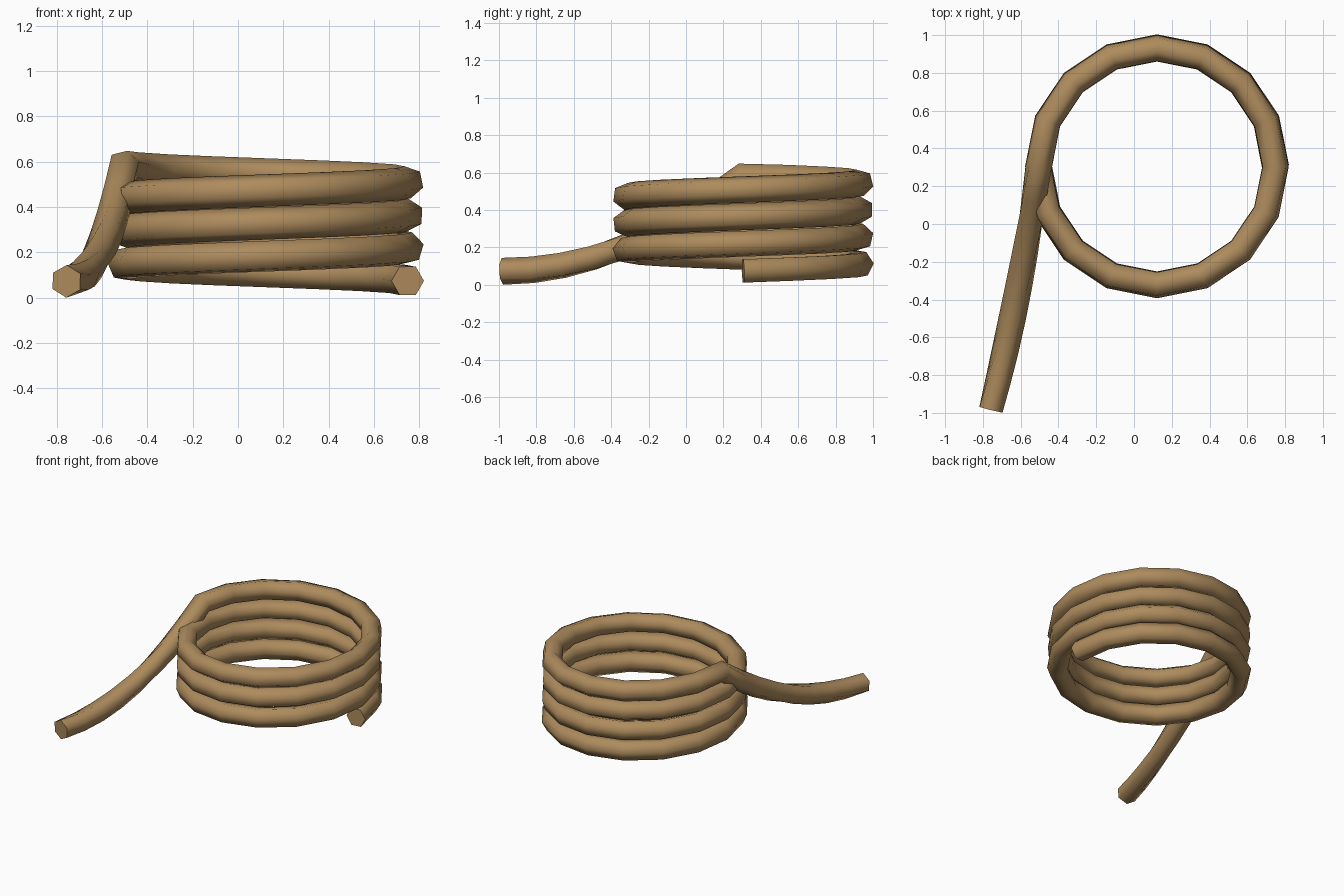
import bpy, bmesh, math
from mathutils import Vector, Quaternion

if "Cube" in bpy.data.objects:
    bpy.data.objects.remove(bpy.data.objects["Cube"])

CENTRE = Vector((0.122, 0.305))
RADIUS, PITCH, TUBE = 0.627, 0.145, 0.072
SIDES, STEPS, TURNS = 6, 16, 3.5

# Rope path: rising coil, then a tail that sags to the ground
path = []
for i in range(int(STEPS * TURNS) + 1):
    a = 2 * math.pi * i / STEPS
    path.append(Vector((CENTRE.x + RADIUS * math.cos(a),
                        CENTRE.y + RADIUS * math.sin(a),
                        0.074 + PITCH * i / STEPS)))
coil_count = len(path)
top = path[-1].copy()
TAIL = 8
for i in range(1, TAIL + 1):
    t = i / TAIL
    path.append(Vector((top.x - 0.252 * (0.7 * t + 0.3 * t * t),
                        top.y - 1.287 * t,
                        0.072 + (top.z - 0.072) * (1 - t) ** 2)))

# Sweep a hexagon along the path with a rotation-minimising frame
bm = bmesh.new()
rings = []
normal = Vector((1, 0, 0))
previous = None
for i, p in enumerate(path):
    before = (p - path[i - 1]).normalized() if i else Vector((0, 1, 0))
    after = (path[i + 1] - p).normalized() if i < len(path) - 1 else before
    tangent = (before + after).normalized()
    if previous:
        normal = previous.rotation_difference(tangent) @ normal
    normal = (normal - tangent * normal.dot(tangent)).normalized()
    previous = tangent
    # the tail is twisted like laid rope
    twist = math.radians(75) * max(0, i - coil_count + 1) / TAIL
    ring = []
    for k in range(SIDES):
        q = Quaternion(tangent, 2 * math.pi * k / SIDES + twist)
        ring.append(bm.verts.new(p + (q @ normal) * TUBE))
    rings.append(ring)
for a, b in zip(rings, rings[1:]):
    for k in range(SIDES):
        n = (k + 1) % SIDES
        bm.faces.new((a[k], a[n], b[n], b[k]))
bm.faces.new(rings[0])
bm.faces.new(rings[-1])
bmesh.ops.recalc_face_normals(bm, faces=bm.faces)

mesh = bpy.data.meshes.new("rope_coil")
bm.to_mesh(mesh)
bm.free()
rope = bpy.data.objects.new("rope_coil", mesh)
bpy.context.collection.objects.link(rope)

# Rope colour
mat = bpy.data.materials.new("rope_tan")
mat.diffuse_color = (0.42, 0.26, 0.11, 1)
mat.use_nodes = True
mat.node_tree.nodes["Principled BSDF"].inputs["Base Color"].default_value = mat.diffuse_color
mesh.materials.append(mat)

# Smooth sides, crisp cut ends
bpy.context.view_layer.objects.active = rope
rope.select_set(True)
bpy.ops.object.shade_smooth_by_angle(angle=math.radians(65))
